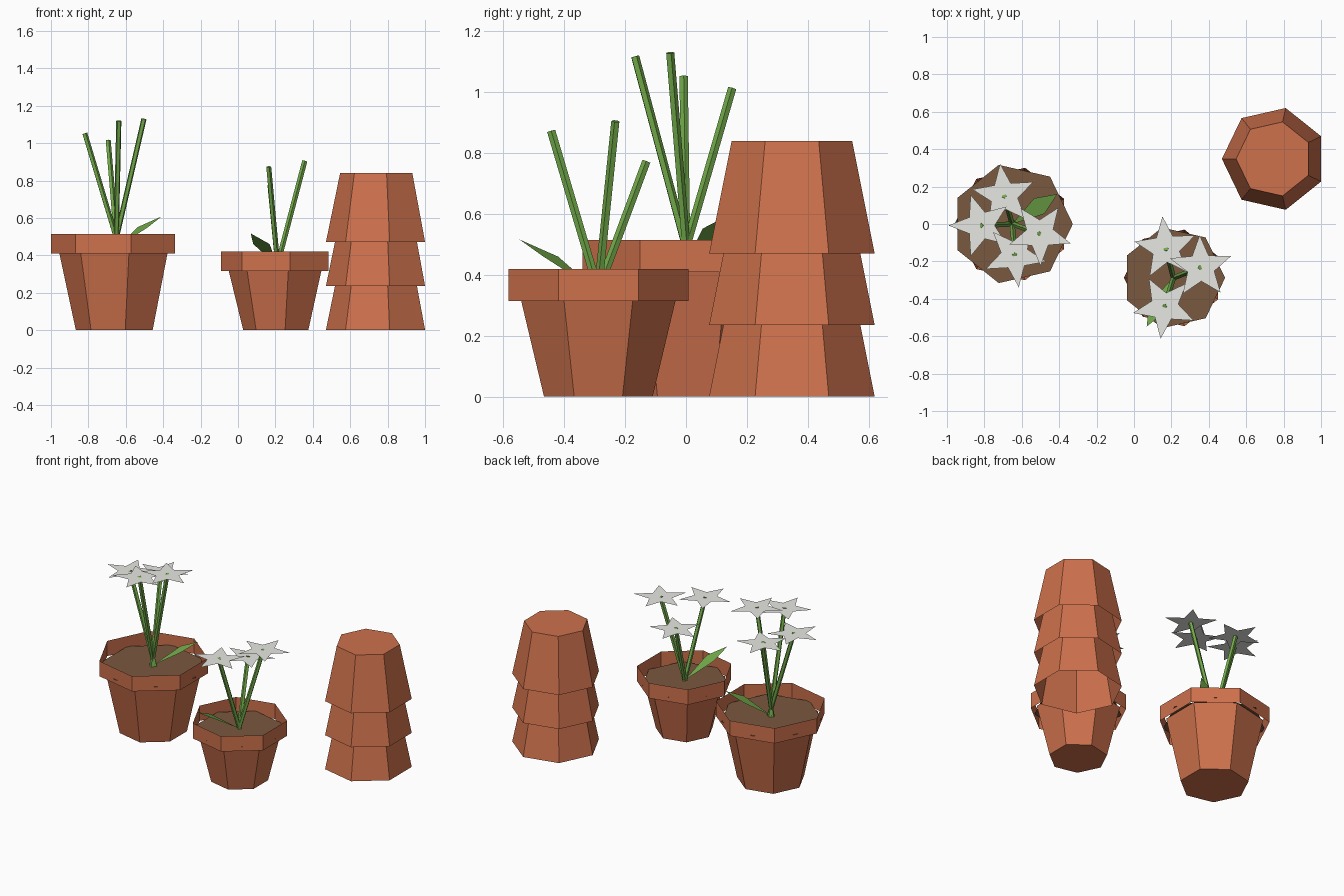
import bpy, math
from mathutils import Vector

if "Cube" in bpy.data.objects:
    bpy.data.objects.remove(bpy.data.objects["Cube"])


def srgb(r, g, b):
    return tuple(((c / 255 + 0.055) / 1.055) ** 2.4 for c in (r, g, b)) + (1,)


def material(name, rgb):
    m = bpy.data.materials.new(name)
    m.diffuse_color = srgb(*rgb)
    m.use_nodes = True
    m.node_tree.nodes["Principled BSDF"].inputs["Base Color"].default_value = m.diffuse_color
    return m


TERRACOTTA = material("terracotta", (205, 113, 76))
SOIL = material("soil brown", (122, 89, 63))
GREEN = material("leaf green", (114, 170, 74))
WHITE = material("petal white", (243, 243, 238))


def mesh_object(name, verts, faces, mat):
    me = bpy.data.meshes.new(name)
    me.from_pydata([tuple(v) for v in verts], [], faces)
    me.materials.append(mat)
    me.update()
    ob = bpy.data.objects.new(name, me)
    bpy.context.collection.objects.link(ob)
    return ob


def ring(x, y, z, r, phase=math.pi / 7, n=7):
    return [Vector((x + r * math.cos(phase + 2 * math.pi * i / n),
                    y + r * math.sin(phase + 2 * math.pi * i / n), z)) for i in range(n)]


# seven-sided open tube with optional end caps
def tube(name, x, y, z0, r0, z1, r1, mat, bottom=False, top=False):
    n = 7
    faces = [(i, (i + 1) % n, n + (i + 1) % n, n + i) for i in range(n)]
    if bottom:
        faces.append(tuple(reversed(range(n))))
    if top:
        faces.append(tuple(range(n, 2 * n)))
    return mesh_object(name, ring(x, y, z0, r0) + ring(x, y, z1, r1), faces, mat)


# slim stem along a line
def stem(name, a, b, r=0.0145, n=5):
    a, b = Vector(a), Vector(b)
    rot = (b - a).to_track_quat('Z', 'Y')
    circ = [rot @ v for v in ring(0, 0, 0, r, 0.3, n)]
    faces = [(i, (i + 1) % n, n + (i + 1) % n, n + i) for i in range(n)]
    faces += [tuple(reversed(range(n))), tuple(range(n, 2 * n))]
    return mesh_object(name, [a + c for c in circ] + [b + c for c in circ], faces, GREEN)


# flat five-pointed flower
def flower(name, x, y, z, phase, outer=0.172, inner=0.075):
    verts = [Vector((x, y, z))]
    for i in range(10):
        a = math.radians(phase + 36 * i)
        r = inner if i % 2 else outer
        verts.append(Vector((x + r * math.cos(a), y + r * math.sin(a), z)))
    return mesh_object(name, verts, [(0, 1 + i, 1 + (i + 1) % 10) for i in range(10)], WHITE)


# pointed flat leaf, widest past the middle
def leaf(name, base, tip, half=0.05):
    base, tip = Vector(base), Vector(tip)
    d = tip - base
    side = Vector((-d.y, d.x, 0)).normalized() * half
    mid = base + d * 0.6 + Vector((0, 0, 0.012))
    return mesh_object(name, [base, mid - side, tip, mid + side], [(0, 1, 2, 3)], GREEN)


# potted plant: body, rim band, soil disc, stems with flowers, one leaf
def plant(label, x, y, r_base, r_top, rim_r, soil_r, z_rim, pivot_z, blooms, leaf_tip):
    slope = (r_top - r_base) / z_rim
    z_soil = z_rim + 0.03
    tube(label + "_pot_body", x, y, 0, r_base, z_rim + 0.02, r_top + slope * 0.02,
         TERRACOTTA, bottom=True)
    tube(label + "_pot_rim", x, y, z_rim, rim_r, z_rim + 0.105, rim_r, TERRACOTTA)
    mesh_object(label + "_soil", ring(x, y, z_soil, soil_r, 0), [tuple(range(7))], SOIL)
    pivot = Vector((x, y, pivot_z))
    for i, (tx, ty, tz, phase) in enumerate(blooms):
        tip = Vector((tx, ty, tz))
        d = tip - pivot
        start = pivot + d * ((z_soil - 0.02 - pivot_z) / d.z)
        stem(f"{label}_stem_{i + 1}", start, tip)
        flower(f"{label}_flower_{i + 1}", tx, ty, tz - 0.001, phase)
    leaf(label + "_leaf", (x, y, z_soil), leaf_tip)


plant("large", -0.651, 0, 0.216, 0.304, 0.349, 0.324, 0.41, 0.49,
      [(-0.82, -0.008, 1.052, 180), (-0.695, 0.152, 1.014, 25),
       (-0.637, -0.168, 1.118, -11), (-0.503, -0.053, 1.13, -17)],
      (-0.41, 0.16, 0.607))
plant("small", 0.211, -0.288, 0.183, 0.26, 0.303, 0.276, 0.315, 0.35,
      [(0.163, -0.443, 0.873, -25), (0.357, -0.231, 0.905, 20), (0.17, -0.13, 0.773, 24)],
      (0.068, -0.548, 0.517))

# stack of three upturned pots, open underneath
for i in range(3):
    z = 0.235 * i
    tube(f"stacked_pot_{i + 1}", 0.749, 0.348, z, 0.279, z + 0.37, 0.203, TERRACOTTA, top=True)
